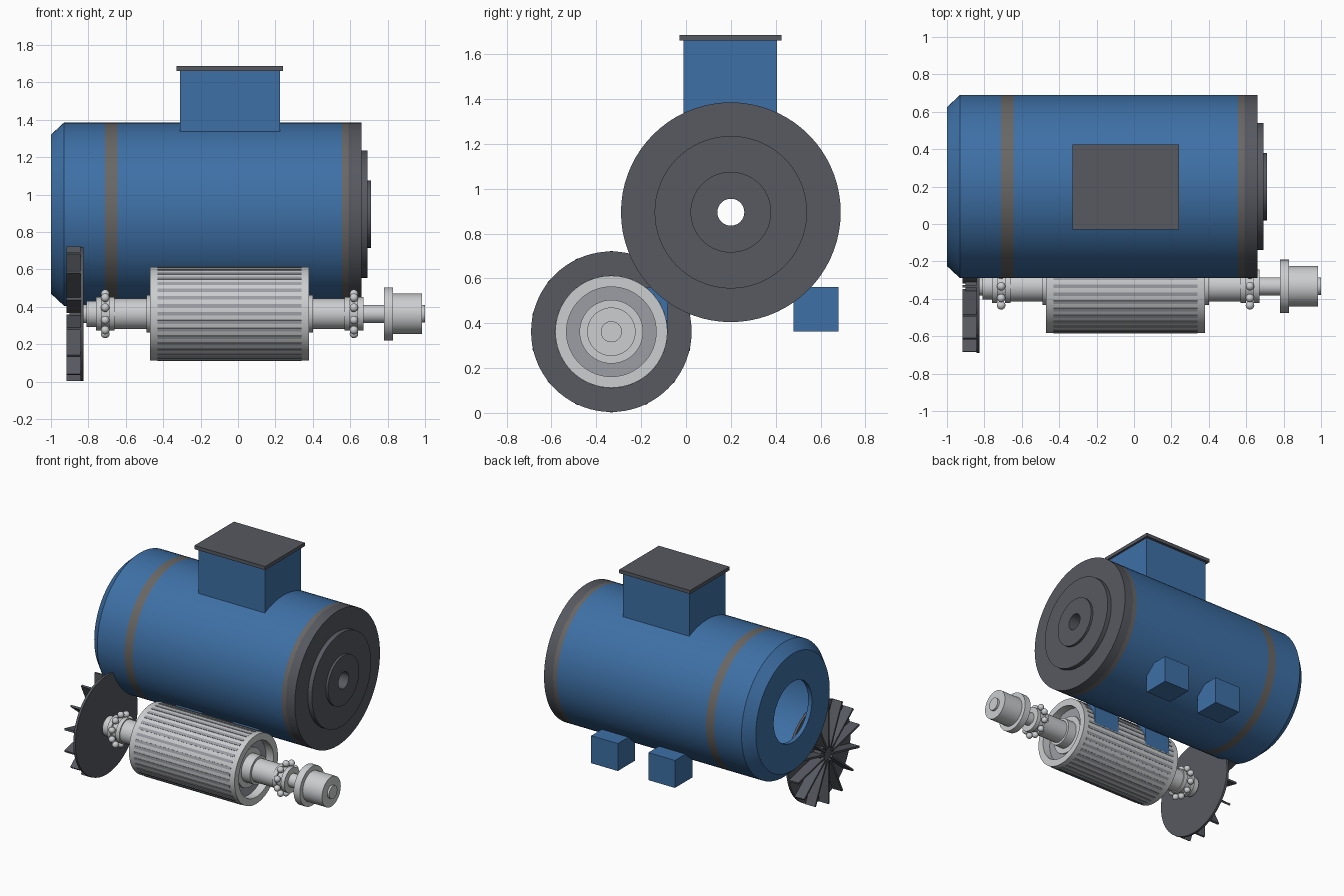
import bpy, bmesh, math
from mathutils import Matrix, Vector

cube = bpy.data.objects.get("Cube")
if cube:
    bpy.data.objects.remove(cube, do_unlink=True)


def material(name, color):
    m = bpy.data.materials.new(name)
    m.use_nodes = True
    m.diffuse_color = (*color, 1)
    m.node_tree.nodes["Principled BSDF"].inputs["Base Color"].default_value = (*color, 1)
    return m


BLUE = material("blue paint", (0.048, 0.162, 0.381))
DARK = material("dark grey", (0.095, 0.1, 0.118))
BAND = material("warm grey", (0.14, 0.135, 0.13))
LIGHT = material("light steel", (0.6, 0.61, 0.62))
MID = material("mid grey steel", (0.33, 0.34, 0.37))

BODY = Vector((0, 0.2, 0.895))     # housing axis
SHAFT = Vector((0, -0.333, 0.362))  # rotor axis


def finish(name, bm, mats, smooth=False):
    bmesh.ops.recalc_face_normals(bm, faces=bm.faces)
    mesh = bpy.data.meshes.new(name)
    bm.to_mesh(mesh)
    bm.free()
    for m in mats:
        mesh.materials.append(m)
    ob = bpy.data.objects.new(name, mesh)
    bpy.context.collection.objects.link(ob)
    if smooth:
        bpy.ops.object.select_all(action="DESELECT")
        ob.select_set(True)
        bpy.context.view_layer.objects.active = ob
        bpy.ops.object.shade_smooth_by_angle(angle=math.radians(30))
    return ob


def lathe(name, axis, profile, mats, rule=None, closed=False, steps=72):
    """Spin an (x, radius) profile around an axis parallel to x."""
    bm = bmesh.new()
    verts = [bm.verts.new(axis + Vector((x, 0, r))) for x, r in profile]
    pairs = list(zip(verts, verts[1:]))
    if closed:
        pairs.append((verts[-1], verts[0]))
    edges = [bm.edges.new(p) for p in pairs]
    bmesh.ops.spin(bm, geom=verts + edges, cent=axis, axis=(1, 0, 0),
                   angle=math.tau, steps=steps)
    bmesh.ops.remove_doubles(bm, verts=bm.verts, dist=1e-4)
    if rule:
        for f in bm.faces:
            c = f.calc_center_median() - axis
            f.material_index = rule(c.x, math.hypot(c.y, c.z))
    return finish(name, bm, mats, True)


def add_box(bm, lo, hi, turn=None):
    lo, hi = Vector(lo), Vector(hi)
    m = Matrix.Translation((lo + hi) / 2) @ Matrix.Diagonal((*(hi - lo), 1))
    bmesh.ops.create_cube(bm, size=1, matrix=turn @ m if turn else m)


def box(name, lo, hi, mat):
    bm = bmesh.new()
    add_box(bm, lo, hi)
    return finish(name, bm, [mat])


def around(axis, count):
    for i in range(count):
        yield Matrix.Translation(axis) @ Matrix.Rotation(math.tau * i / count, 4, "X")


# Hollow housing with a chamfered open end and flush bands
R = 0.49
lathe("motor_housing", BODY,
      [(-1, 0.22), (-1, 0.425), (-0.93, R), (-0.71, R), (-0.645, R), (0.555, R),
       (0.59, R), (0.59, 0.45), (-0.92, 0.45), (-0.97, 0.4), (-0.97, 0.22)],
      [BLUE, BAND],
      lambda x, r: int(r > 0.47 and (-0.71 < x < -0.645 or 0.555 < x < 0.59)),
      closed=True)

# Stepped end cap with a through bore
lathe("end_cap", BODY,
      [(0.585, 0.06), (0.585, R), (0.66, R), (0.66, 0.34), (0.693, 0.34),
       (0.693, 0.18), (0.71, 0.18), (0.71, 0.06)], [DARK], closed=True)

# Terminal box and lid
box("terminal_box", (-0.31, -0.012, 1.325), (0.225, 0.405, 1.66), BLUE)
box("terminal_lid", (-0.33, -0.03, 1.66), (0.24, 0.425, 1.686), DARK)

# Four feet, mirrored about the housing axis
for side, s in (("front", -1), ("back", 1)):
    for end, x in (("right", -0.28), ("left", 0.18)):
        ys = sorted((BODY.y + s * 0.28, BODY.y + s * 0.48))
        box(f"{side}_{end}_foot", (x - 0.107, ys[0], 0.362), (x + 0.107, ys[1], 0.562), BLUE)

# Rotor core: a drum with recessed ends
lathe("rotor_core", SHAFT,
      [(-0.41, 0), (-0.41, 0.2), (-0.47, 0.2), (-0.47, 0.25),
       (0.38, 0.25), (0.38, 0.2), (0.32, 0.2), (0.32, 0)],
      [LIGHT, MID], lambda x, r: int(r < 0.195 and -0.42 < x < 0.33))

# Conductor bars around the drum
bm = bmesh.new()
for turn in around(SHAFT, 36):
    add_box(bm, (-0.43, -0.0095, 0.24), (0.34, 0.0095, 0.2525), turn)
finish("rotor_bars", bm, [MID])

# Stepped shaft with drive coupling
lathe("rotor_shaft", SHAFT,
      [(-0.845, 0), (-0.845, 0.05), (-0.81, 0.05), (-0.81, 0.07), (-0.76, 0.07),
       (-0.76, 0.09), (-0.73, 0.09), (-0.73, 0.075), (-0.69, 0.075), (-0.69, 0.09),
       (-0.66, 0.09), (-0.66, 0.082), (-0.49, 0.082), (-0.49, 0.1), (-0.42, 0.1),
       (-0.42, 0.14), (-0.4, 0.14), (0.31, 0.14), (0.33, 0.14), (0.33, 0.1),
       (0.4, 0.1), (0.4, 0.082), (0.57, 0.082), (0.57, 0.09), (0.6, 0.09),
       (0.6, 0.075), (0.64, 0.075), (0.64, 0.09), (0.67, 0.09), (0.67, 0.048),
       (0.78, 0.048), (0.78, 0.142), (0.83, 0.142), (0.83, 0.108), (0.985, 0.108),
       (0.985, 0.047), (1, 0.047), (1, 0)], [LIGHT], steps=48)

# Ball bearings
for name, x in (("right_bearing_balls", -0.71), ("left_bearing_balls", 0.62)):
    bm = bmesh.new()
    for turn in around(SHAFT, 10):
        bmesh.ops.create_uvsphere(bm, u_segments=16, v_segments=10, radius=0.023,
                                  matrix=turn @ Matrix.Translation((x, 0, 0.107)))
    finish(name, bm, [LIGHT], True)

# Cooling fan: backing disc, hub and radial blades
lathe("fan_disc", SHAFT,
      [(-0.9, 0), (-0.9, 0.07), (-0.842, 0.07), (-0.842, 0.358),
       (-0.825, 0.358), (-0.825, 0)], [DARK])
bm = bmesh.new()
for turn in around(SHAFT, 14):
    add_box(bm, (-0.918, -0.007, 0.05), (-0.84, 0.007, 0.36), turn)
finish("fan_blades", bm, [DARK])
